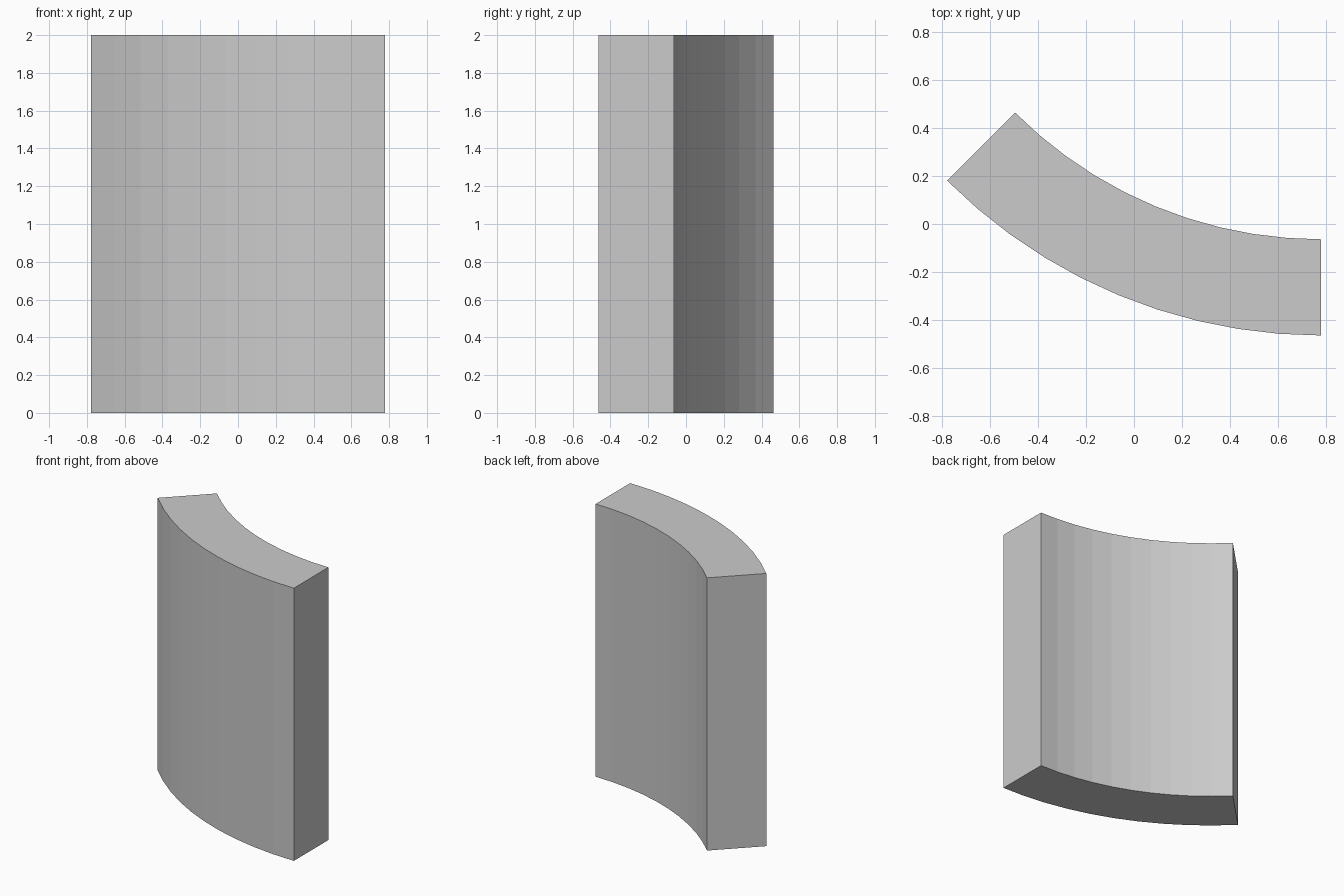
import bpy, bmesh
from math import sin, cos, radians

if "Cube" in bpy.data.objects:
    bpy.data.objects.remove(bpy.data.objects["Cube"])

OUTER, INNER, HEIGHT = 2.2, 1.8, 2.0
SWEEP, SEGMENTS = 45, 10
CX = OUTER * sin(radians(SWEEP)) / 2
CY = (OUTER + INNER * cos(radians(SWEEP))) / 2


def arc(radius):
    """Points from the right end round to the left end of the wall."""
    angles = [radians(SWEEP * i / SEGMENTS) for i in range(SEGMENTS + 1)]
    return [(CX - radius * sin(a), CY - radius * cos(a), 0) for a in angles]


# Curved wall: ring-sector footprint extruded upwards
bm = bmesh.new()
outline = arc(OUTER) + arc(INNER)[::-1]
base = bm.faces.new([bm.verts.new(p) for p in outline])
top = bmesh.ops.extrude_face_region(bm, geom=[base], use_keep_orig=True)
bmesh.ops.translate(bm, vec=(0, 0, HEIGHT),
                    verts=[v for v in top["geom"] if isinstance(v, bmesh.types.BMVert)])
bmesh.ops.recalc_face_normals(bm, faces=bm.faces)

mesh = bpy.data.meshes.new("curved_wall")
bm.to_mesh(mesh)
bm.free()
wall = bpy.data.objects.new("curved_wall", mesh)
bpy.context.collection.objects.link(wall)
